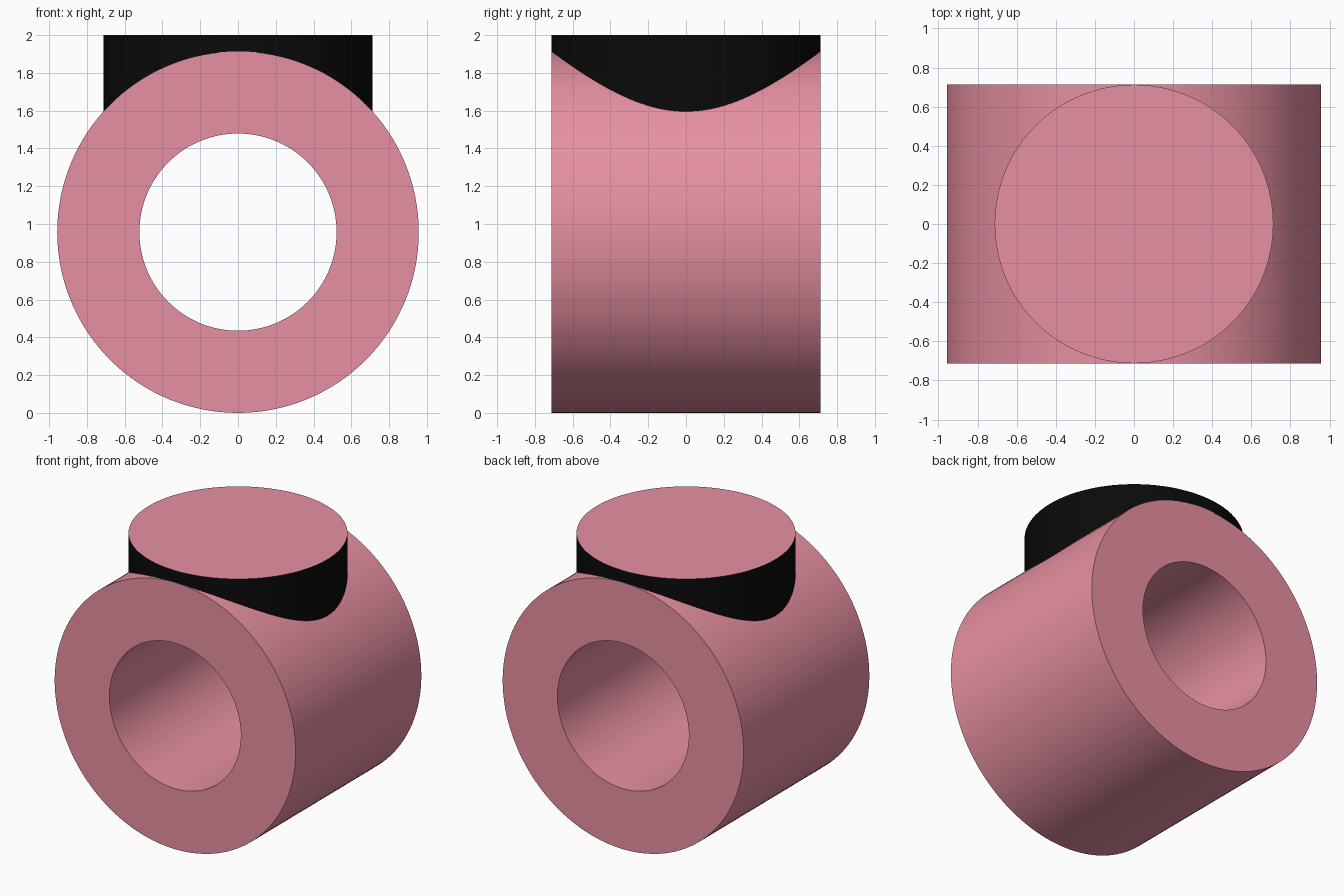
import bpy
import math

if "Cube" in bpy.data.objects:
    bpy.data.objects.remove(bpy.data.objects["Cube"])

R_OUT, R_IN, HALF, R_BOSS = 0.957, 0.522, 0.713, 0.7125
AXIS_Z, TOP = 0.957, 2.0


def material(name, color):
    m = bpy.data.materials.new(name)
    m.diffuse_color = (*color, 1)
    m.use_nodes = True
    m.node_tree.nodes["Principled BSDF"].inputs["Base Color"].default_value = m.diffuse_color
    return m


pink = material("pink", (0.80, 0.28, 0.36))
black = material("black", (0.003, 0.003, 0.003))


def cylinder(name, radius, depth, z, tilt=0.0):
    bpy.ops.mesh.primitive_cylinder_add(vertices=128, radius=radius, depth=depth,
                                        location=(0, 0, z), rotation=(tilt, 0, 0))
    ob = bpy.context.object
    ob.name = name
    bpy.ops.object.transform_apply(location=True, rotation=True, scale=True)
    ob.data.materials.append(pink)
    return ob


def boolean(target, tool, operation):
    mod = target.modifiers.new(operation.lower(), 'BOOLEAN')
    mod.operation = operation
    mod.solver = 'EXACT'
    mod.material_mode = 'TRANSFER'
    mod.object = tool
    bpy.context.view_layer.objects.active = target
    bpy.ops.object.modifier_apply(modifier=mod.name)
    bpy.data.objects.remove(tool, do_unlink=True)


# Thick horizontal sleeve running front to back
sleeve = cylinder("sleeve_with_boss", R_OUT, 2 * HALF, AXIS_Z, math.pi / 2)
bore = cylinder("bore_cutter", R_IN, 2 * HALF + 0.4, AXIS_Z, math.pi / 2)
bore.hide_render = True
boolean(sleeve, bore, 'DIFFERENCE')

# Round boss on top, black wall and pink cap, rooted inside the sleeve wall
base = 1.54
boss = cylinder("boss", R_BOSS, TOP - base, (TOP + base) / 2)
boss.data.materials.append(black)
for p in boss.data.polygons:
    p.material_index = 0 if abs(p.normal.z) > 0.5 else 1
boolean(sleeve, boss, 'UNION')

# Smooth curved walls, crisp rims
bpy.ops.object.select_all(action='DESELECT')
sleeve.select_set(True)
bpy.context.view_layer.objects.active = sleeve
bpy.ops.object.shade_smooth_by_angle(angle=math.radians(25))
